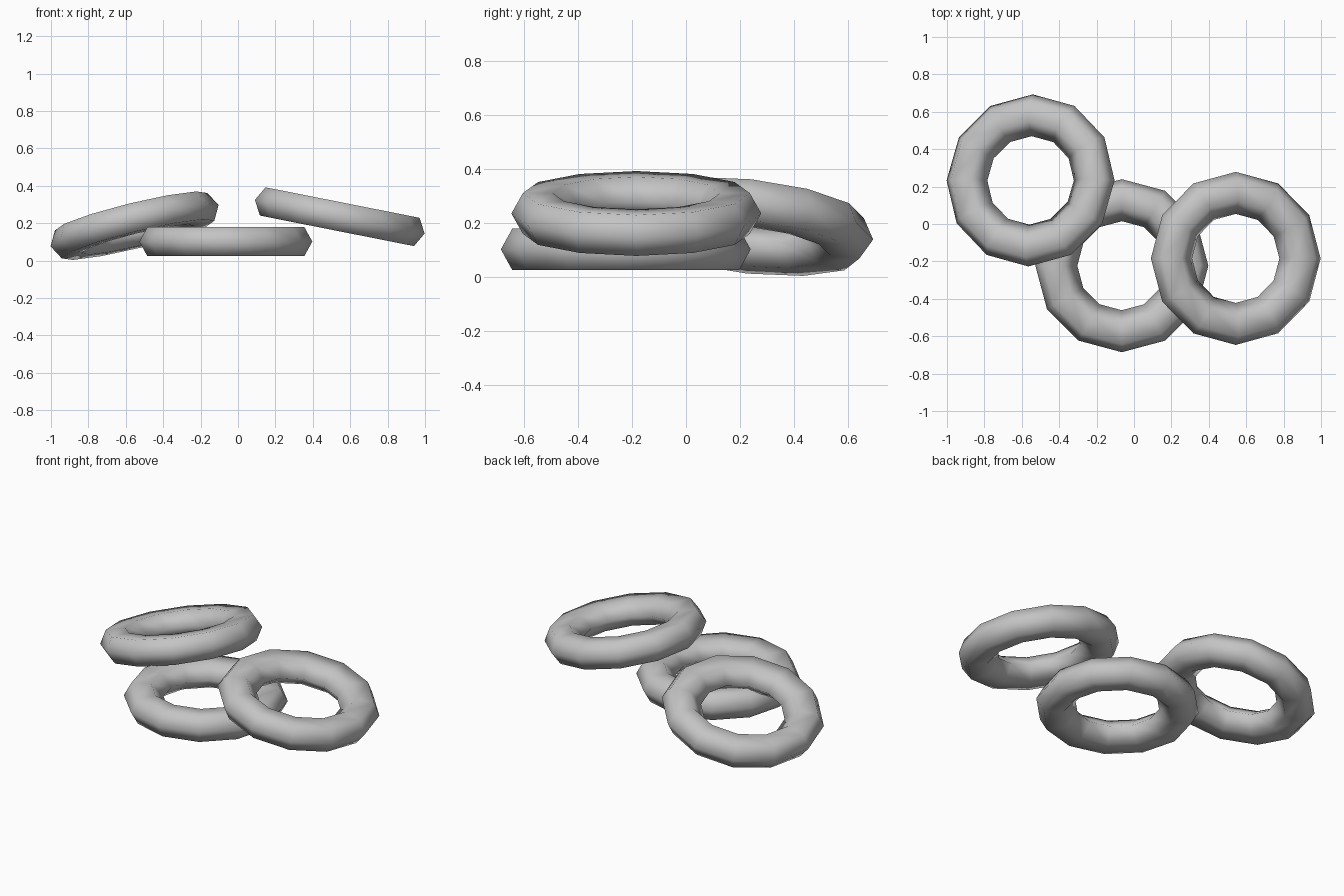
import bpy
import bmesh
from math import radians, tau
from mathutils import Euler

cube = bpy.data.objects.get("Cube")
if cube:
    bpy.data.objects.remove(cube, do_unlink=True)

# One plain grey for every ring
grey = bpy.data.materials.new("light_grey")
grey.use_nodes = True
colour = (0.55, 0.55, 0.55, 1)
grey.diffuse_color = colour
grey.node_tree.nodes["Principled BSDF"].inputs["Base Color"].default_value = colour

# Six-sided ring section as (radius, height), from the outer tip inwards
SECTION = [(0.4625, 0), (0.42, 0.077), (0.31, 0.077),
           (0.238, 0), (0.31, -0.077), (0.42, -0.077)]


def make_ring(name, location, tilt_x, tilt_y):
    """Spin the section into a twelve-sided ring and lay it in place."""
    bm = bmesh.new()
    verts = [bm.verts.new((r, 0, z)) for r, z in SECTION]
    edges = [bm.edges.new((v, verts[i - 1])) for i, v in enumerate(verts)]
    bmesh.ops.spin(bm, geom=verts + edges, cent=(0, 0, 0), axis=(0, 0, 1),
                   angle=tau, steps=12, use_merge=True)
    bmesh.ops.remove_doubles(bm, verts=bm.verts[:], dist=0.0005)
    bmesh.ops.recalc_face_normals(bm, faces=bm.faces[:])
    for face in bm.faces:
        face.smooth = True
    mesh = bpy.data.meshes.new(name)
    bm.to_mesh(mesh)
    bm.free()
    mesh.materials.append(grey)
    ring = bpy.data.objects.new(name, mesh)
    ring.location = location
    ring.rotation_euler = Euler((radians(tilt_x), radians(tilt_y), 0))
    bpy.context.collection.objects.link(ring)


# A flat ring with two tilted rings resting on it
make_ring("bottom_ring", (-0.065, -0.223, 0.102), 0, 0)
make_ring("left_ring", (0.544, -0.184, 0.235), 0, 11.2)
make_ring("right_ring", (-0.553, 0.233, 0.187), -6.2, -13.8)
